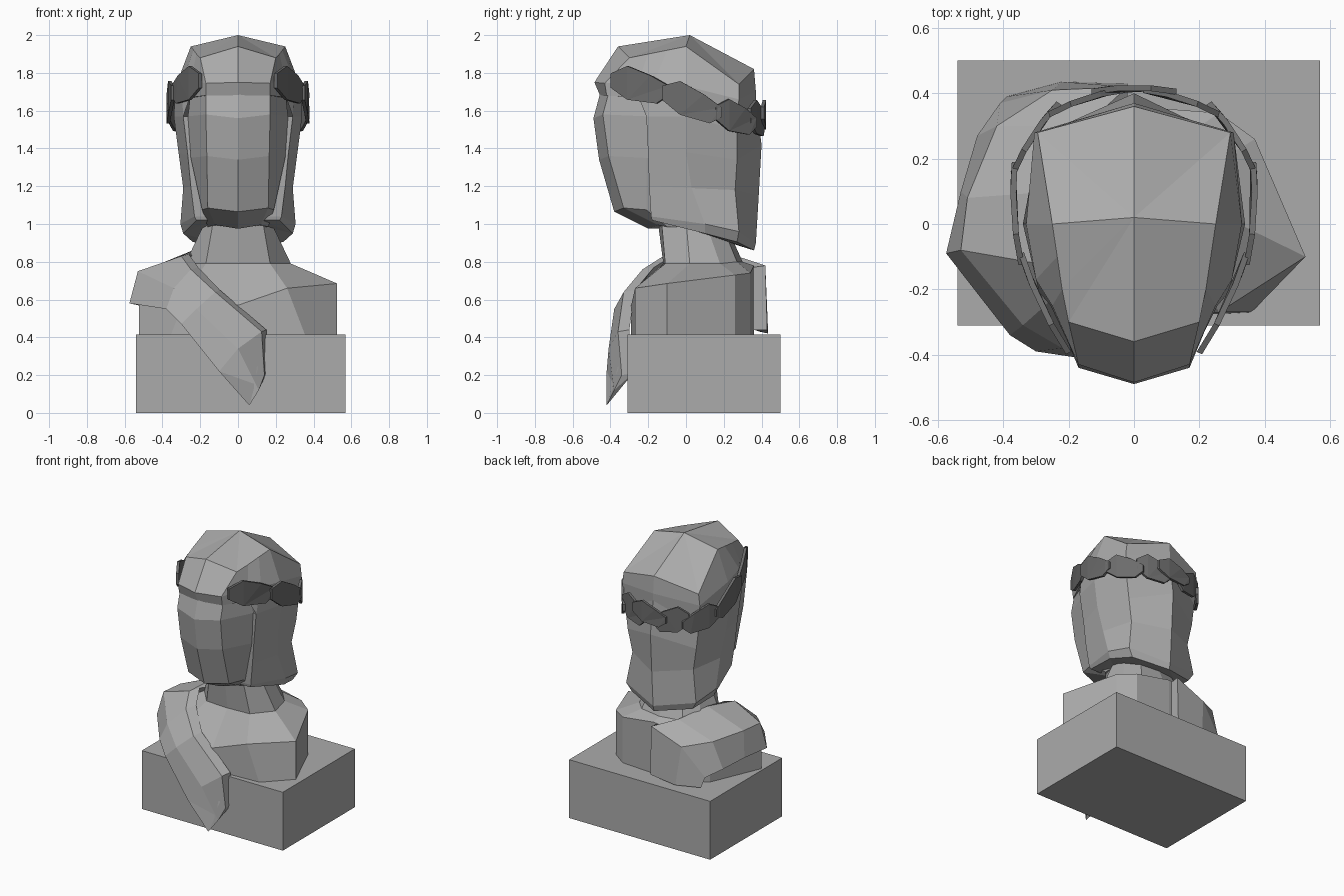
import bpy, bmesh
from mathutils import Vector


def material(name, v):
    m = bpy.data.materials.new(name)
    m.diffuse_color = (v, v, v, 1)
    return m


STONE = material("grey stone", 0.41)
DARK = material("dark grey leaf", 0.15)


def finish(name, bm, mat):
    bmesh.ops.recalc_face_normals(bm, faces=bm.faces)
    me = bpy.data.meshes.new(name)
    bm.to_mesh(me)
    bm.free()
    me.materials.append(mat)
    ob = bpy.data.objects.new(name, me)
    bpy.context.collection.objects.link(ob)
    return ob


def mirrored(half):
    # close a right-hand half ring with its mirror image
    return half + [(-x, y, z) for x, y, z in reversed(half) if x > 1e-4]


def loft(name, rings, mat, apex=None):
    bm = bmesh.new()
    rows = [[bm.verts.new(p) for p in r] for r in rings]
    n = len(rows[0])
    for a, b in zip(rows, rows[1:]):
        for i in range(n):
            j = (i + 1) % n
            bm.faces.new((a[i], a[j], b[j], b[i]))
    caps = [bm.faces.new(rows[0])]
    if apex:
        t = bm.verts.new(apex)
        for i in range(n):
            bm.faces.new((rows[-1][i], rows[-1][(i + 1) % n], t))
    else:
        caps.append(bm.faces.new(rows[-1]))
    bmesh.ops.triangulate(bm, faces=caps)
    return finish(name, bm, mat)


# plinth
bm = bmesh.new()
bmesh.ops.create_cube(bm, size=1)
for v in bm.verts:
    v.co = Vector((0.015 + v.co.x * 1.11, 0.095 + v.co.y * 0.81, 0.2075 + v.co.z * 0.415))
finish("plinth", bm, STONE)

# shoulders and neck
loft("shoulders_and_neck", [mirrored(r) for r in (
    [(0, -.29, .40), (.36, -.27, .40), (.525, -.1, .40), (.37, .26, .40), (.26, .34, .40), (0, .36, .40)],
    [(0, -.29, .57), (.26, -.27, .66), (.525, -.1, .685), (.37, .26, .73), (.26, .34, .74), (0, .36, .78)],
    [(0, -.12, .79), (.17, -.11, .79), (.28, .02, .79), (.24, .18, .79), (.16, .27, .80), (0, .3, .80)],
    [(0, -.15, 1.02), (.13, -.13, 1.02), (.17, 0, 1.02), (.17, .1, 1.02), (.1, .18, 1.02), (0, .2, 1.02)],
)], STONE)

# face: height, front depth, front half width, side half width
FACE = [(.985, -.2, .12, .16), (1.075, -.38, .16, .19), (1.35, -.46, .165, .25),
        (1.57, -.49, .17, .265), (1.70, -.455, .17, .25)]
loft("face", [mirrored([(0, f, z - .01), (a, f + .05, z + .01), (b, max(-.21, f + .1), z), (b, .05, z), (0, .05, z)])
              for z, f, a, b in FACE], STONE)

# hair falling at the sides and back, drawn in above a flared hem
HAIR_TOP = [(.29, -.21, 1.57), (.34, 0, 1.57), (.29, .27, 1.5), (0, .37, 1.65)]
loft("side_hair", [mirrored([(0, -.15, r[0][2]), (.13, r[0][1], r[0][2])] + r) for r in (
    [(.22, -.18, 1.02), (.29, .1, .95), (.24, .27, .905), (0, .36, .86)],
    [(.23, -.185, 1.04), (.305, .1, 1.0), (.275, .28, .96), (0, .37, .9)],
    [(.25, -.195, 1.2), (.29, .03, 1.19), (.24, .26, 1.18), (0, .385, 1.15)],
    [(.265, -.2, 1.36), (.315, 0, 1.38), (.27, .27, 1.34), (0, .40, 1.42)],
    HAIR_TOP)], STONE)

# crown of the head, with a rim over the forehead
loft("crown_hair", [mirrored(r) for r in (
    [(0, -.455, 1.68), (.17, -.42, 1.68), (.255, -.25, 1.67)] + HAIR_TOP,
    [(0, -.485, 1.75), (.17, -.43, 1.745), (.25, -.25, 1.76), (.3, -.17, 1.75),
     (.33, 0, 1.73), (.305, .28, 1.66), (0, .37, 1.7)],
    [(0, -.36, 1.94), (.2, -.3, 1.88), (.22, -.2, 1.9), (.235, -.1, 1.92),
     (.25, 0, 1.94), (.295, .28, 1.74), (0, .36, 1.82)])], STONE, apex=(0, .02, 2.0))

# wreath leaves: pointed plates from a to b, mirrored left and right
OUTLINE = [(0, -.2), (.3, -.5), (.8, -.5), (1, -.2), (1, .1), (.7, .35), (.3, .55), (0, .25)]
LEAVES = [((.20, -.395, 1.755), (.345, -.09, 1.715), .17),
          ((.345, -.125, 1.69), (.365, .19, 1.60), .17),
          ((.37, .155, 1.585), (.23, .37, 1.545), .16),
          ((.26, .335, 1.57), (.03, .41, 1.545), .17)]


def leaf(name, a, b, h, s):
    a, b = Vector(a), Vector(b)
    d = b - a
    out = Vector((d.y, -d.x, 0)).normalized()
    layers = []
    for off in (-.009, .009):
        pts = [a + d * t + Vector((0, 0, u * h)) + out * (off + .05 * t * (1 - t)) for t, u in OUTLINE]
        layers.append([(p.x * s, p.y, p.z) for p in pts])
    loft(name, layers, DARK)


for side, s in (("right", 1), ("left", -1)):
    for k, (a, b, h) in enumerate(LEAVES):
        leaf(f"wreath_leaf_{side}_{k + 1}", a, b, h, s)
leaf("wreath_leaf_back", (.13, .405, 1.585), (-.13, .405, 1.565), .14, 1)

# cloth over the left shoulder: inner edge, fold, outer edge from front tip to back hem
CLOTH = [[(.14, -.34, .2), (.11, -.38, .12), (.06, -.42, .04)],
         [(.125, -.36, .43), (.0, -.41, .34), (-.1, -.42, .22)],
         [(-.12, -.33, .64), (-.22, -.38, .55), (-.30, -.39, .47)],
         [(-.25, -.23, .76), (-.34, -.31, .66), (-.38, -.34, .55)],
         [(-.30, -.12, .83), (-.53, -.08, .75), (-.575, -.09, .58)],
         [(-.24, .1, .86), (-.51, .08, .75), (-.53, .1, .57)],
         [(-.15, .3, .82), (-.42, .3, .73), (-.48, .27, .54)],
         [(-.02, .42, .78), (-.25, .41, .69), (-.41, .37, .5)],
         [(-.02, .43, .44), (-.22, .435, .42), (-.39, .39, .43)]]
# step from the inner edge back to the body, giving the cloth its thickness
BACK = [(.01, .06, .01)] + [(.025, .06, .01)] * 2 + [(.04, .06, .01)] * 2 + \
       [(.04, 0, -.05), (.04, -.03, -.05), (0, -.07, -.01), (0, -.07, 0)]
loft("shoulder_cloth", [[tuple(Vector(r[0]) + Vector(o))] + r for r, o in zip(CLOTH, BACK)], STONE)
